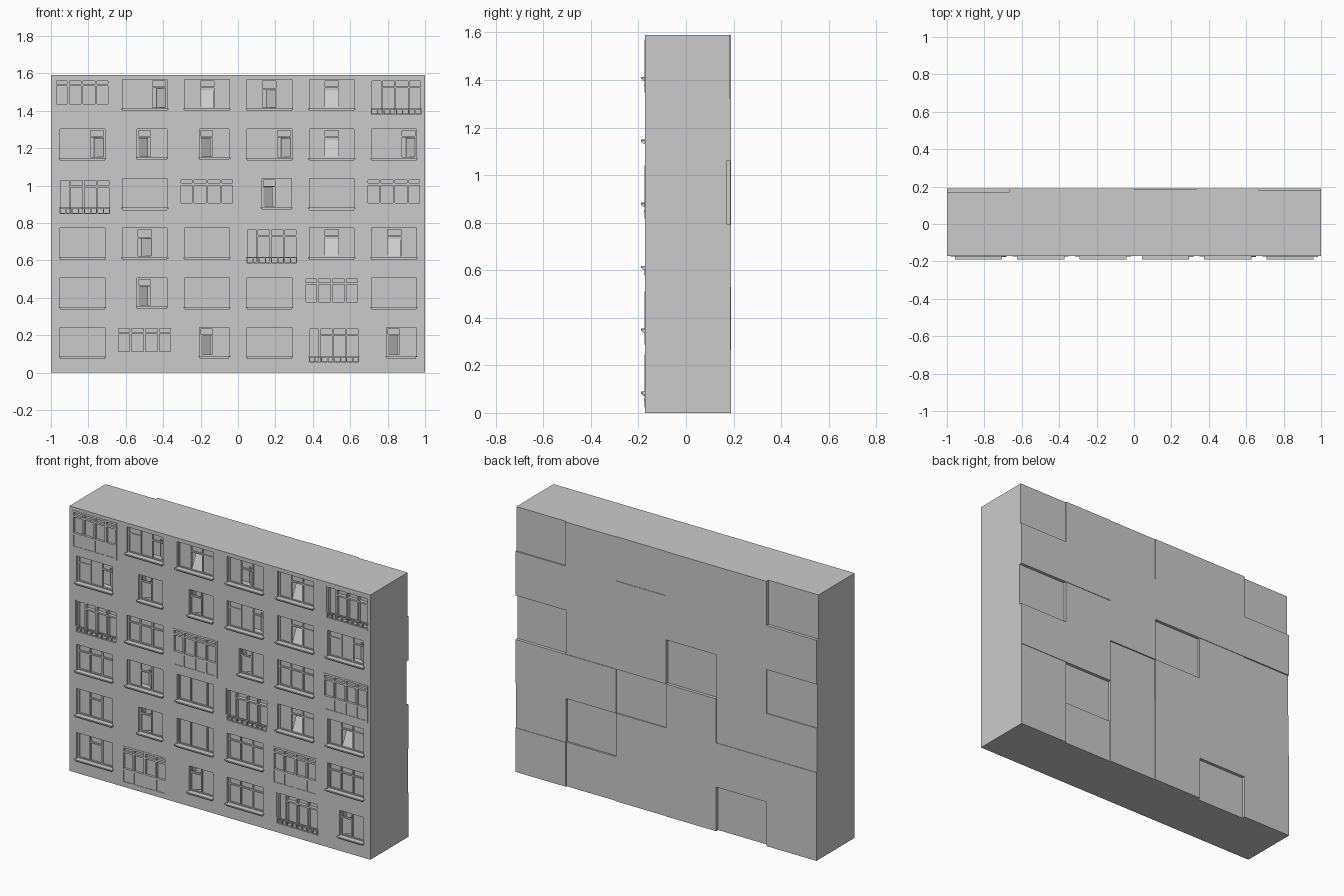
import bpy, bmesh
from mathutils import Matrix, Vector

if "Cube" in bpy.data.objects:
    bpy.data.objects.remove(bpy.data.objects["Cube"])

CW, CH, FRONT = 1 / 3, 0.265, -0.172
# Facade layout, top row first. B glazed balcony, L loggia, N narrow window,
# T transom window, P plain, S single split, D two open leaves, C centre leaf, V small vent
ROWS = ["BDVCVL",
        "DNNDVD",
        "LTBNTB",
        "TCSLVV",
        "PNSTBT",
        "PBNTLN"]
OPENING = {"B": (0.018, 0.022, 0.316, 0.246), "L": (0.042, 0.05, 0.318, 0.242),
           "N": (0.127, 0.088, 0.286, 0.242)}
WIDE = (0.048, 0.085, 0.288, 0.242)
BACK = {"B": 0.171, "L": 0.182, "C": 0.187, "T": 0.187}
DEPTH = {"B": 0.012, "L": 0.03}

parts = {n: bmesh.new() for n in
         ("wall_modules", "window_frames", "window_sills", "open_leaves", "balcony_railings")}


def box(part, x0, x1, y0, y1, z0, z1, mat=Matrix()):
    m = (mat @ Matrix.Translation(((x0 + x1) / 2, (y0 + y1) / 2, (z0 + z1) / 2))
         @ Matrix.Diagonal((x1 - x0, y1 - y0, z1 - z0, 1)))
    bmesh.ops.create_cube(parts[part], size=1, matrix=m)


def rect(bm, x0, z0, x1, z1, y):
    return [bm.verts.new(p) for p in ((x0, y, z0), (x1, y, z0), (x1, y, z1), (x0, y, z1))]


def wall(ox, oz, opening, depth, back):
    """One wall module: a block with a recessed window opening."""
    bm = parts["wall_modules"]
    a, b, c, d = opening
    rings = [rect(bm, ox, oz, ox + CW, oz + CH, back),
             rect(bm, ox, oz, ox + CW, oz + CH, FRONT),
             rect(bm, ox + a, oz + b, ox + c, oz + d, FRONT),
             rect(bm, ox + a, oz + b, ox + c, oz + d, FRONT + depth)]
    for r, s in zip(rings, rings[1:]):
        for i in range(4):
            j = (i + 1) % 4
            bm.faces.new((r[i], r[j], s[j], s[i]))
    bm.faces.new(rings[-1])
    bm.faces.new(rings[0][::-1])


def bars(x0, z0, x1, z1, y, t, xs=(), zs=(), w=0.008):
    """Outer frame, full-height mullions at xs, and transoms (xa, xb, z)."""
    p = "window_frames"
    box(p, x0, x1, y, y + t, z0, z0 + w)
    box(p, x0, x1, y, y + t, z1 - w, z1)
    for x in (x0 + w / 2, x1 - w / 2, *xs):
        box(p, x - w / 2, x + w / 2, y, y + t, z0 + w, z1 - w)
    for xa, xb, z in zs:
        box(p, xa, xb, y, y + t, z - w / 2, z + w / 2)


def leaf(hx, y, z0, z1, width, angle):
    """Casement leaf hinged at hx and swung inwards."""
    m = Matrix.Translation((hx, y, 0)) @ Matrix.Rotation(angle, 4, "Z")
    a, b = sorted((0, width))
    box("open_leaves", a, b, 0, 0.005, z0, z1, m)


def module(kind, ox, oz):
    op = OPENING.get(kind, WIDE)
    has_leaf = kind in "DCVN"
    depth = DEPTH.get(kind, 0.07 if has_leaf else 0.03)
    wall(ox, oz, op, depth, BACK.get(kind, 0.19))
    x0, z0, x1, z1 = ox + op[0], oz + op[1], ox + op[2], oz + op[3]
    w, y = x1 - x0, FRONT + 0.014
    third = [x0 + w / 3, x0 + 2 * w / 3]
    if kind == "B":
        # four glazed bays above solid balustrade panels
        quarter = [x0 + w * i / 4 for i in (1, 2, 3)]
        bars(x0, z0, x1, z1, FRONT - 0.002, 0.014, quarter,
             [(x0, x1, oz + 0.212), (x0, x1, oz + 0.106)], 0.011)
        box("balcony_railings", x0, x1, FRONT + 0.001, FRONT + 0.01, z0, oz + 0.104)
        return
    if kind == "L":
        # door and three windows behind a low railing
        xs = [x0 + 0.06, x0 + 0.132, x0 + 0.204]
        bars(x0, z0, x1, z1, FRONT + 0.006, 0.02, xs, [(xs[0], x1, oz + 0.2)], 0.009)
        box("balcony_railings", x0, x1, FRONT - 0.004, FRONT + 0.006, z0 + 0.032, z0 + 0.038)
        box("balcony_railings", x0, x1, FRONT - 0.004, FRONT + 0.006, z0, z0 + 0.006)
        for i in range(9):
            x = x0 + (w - 0.006) * i / 8
            box("balcony_railings", x, x + 0.006, FRONT - 0.003, FRONT + 0.005, z0, z0 + 0.036)
        return
    # projecting sill with a drip edge
    box("window_sills", x0 - 0.006, x1 + 0.006, -0.19, FRONT + 0.014, z0 - 0.005, z0 + 0.002)
    box("window_sills", x0, x1, -0.183, FRONT, z0 - 0.012, z0 - 0.005)
    if not has_leaf:
        # closed glazing in front of the recess
        box("window_frames", x0, x1, y + 0.008, y + 0.013, z0, z1)
    if kind == "N":
        m = x0 + w * 0.47
        bars(x0, z0, x1, z1, y, 0.012, [m], [(x0, m, oz + 0.2)])
        box("window_frames", m, x1, y + 0.006, y + 0.01, z0, z1)
        leaf(x0 + 0.008, y + 0.004, z0 + 0.008, oz + 0.195, m - x0 - 0.014, 0.6)
    elif kind == "T":
        bars(x0, z0, x1, z1, y, 0.012, third, [(x0, x1, oz + 0.2)])
    elif kind == "P":
        bars(x0, z0, x1, z1, y, 0.012, third, [(third[0], third[1], oz + 0.2)])
    elif kind == "S":
        bars(x0, z0, x1, z1, y, 0.012, [third[0], x1 - 0.05])
    elif kind == "D":
        a, b = x0 + w * 0.34, x0 + w * 0.66
        bars(x0, z0, x1, z1, y, 0.012, [a, b], [(x0, a, oz + 0.2), (b, x1, oz + 0.2)])
        box("window_frames", x0, b, y + 0.006, y + 0.01, z0, z1)
        leaf(x1 - 0.008, y + 0.004, z0 + 0.008, oz + 0.195, -0.065, -0.7)
    elif kind == "C":
        bars(x0, z0, x1, z1, y, 0.012, third, [(third[0], third[1], oz + 0.19)])
        for a, b in ((x0, third[0]), (third[1], x1)):
            box("window_frames", a, b, y + 0.006, y + 0.01, z0, z1)
        leaf(third[1] - 0.004, y + 0.004, z0 + 0.008, oz + 0.186, -0.068, -0.7)
    elif kind == "V":
        bars(x0, z0, x1, z1, y, 0.012, third, [(third[0], x1, oz + 0.2)])
        box("window_frames", x0, third[0], y + 0.006, y + 0.01, z0, z1)
        box("window_frames", third[1], x1, y + 0.006, y + 0.01, z0, z1)
        # centre vent tilted inwards from its bottom edge
        m = Matrix.Translation((0, y + 0.006, z0 + 0.008)) @ Matrix.Rotation(-0.45, 4, "X")
        box("open_leaves", third[0] + 0.005, third[1] - 0.005, 0, 0.005, 0, 0.1, m)


for r, row in enumerate(ROWS):
    for c, kind in enumerate(row):
        module(kind, -1 + c * CW, (5 - r) * CH)

for name, bm in parts.items():
    bmesh.ops.recalc_face_normals(bm, faces=bm.faces)
    me = bpy.data.meshes.new(name)
    bm.to_mesh(me)
    bm.free()
    bpy.context.collection.objects.link(bpy.data.objects.new(name, me))
